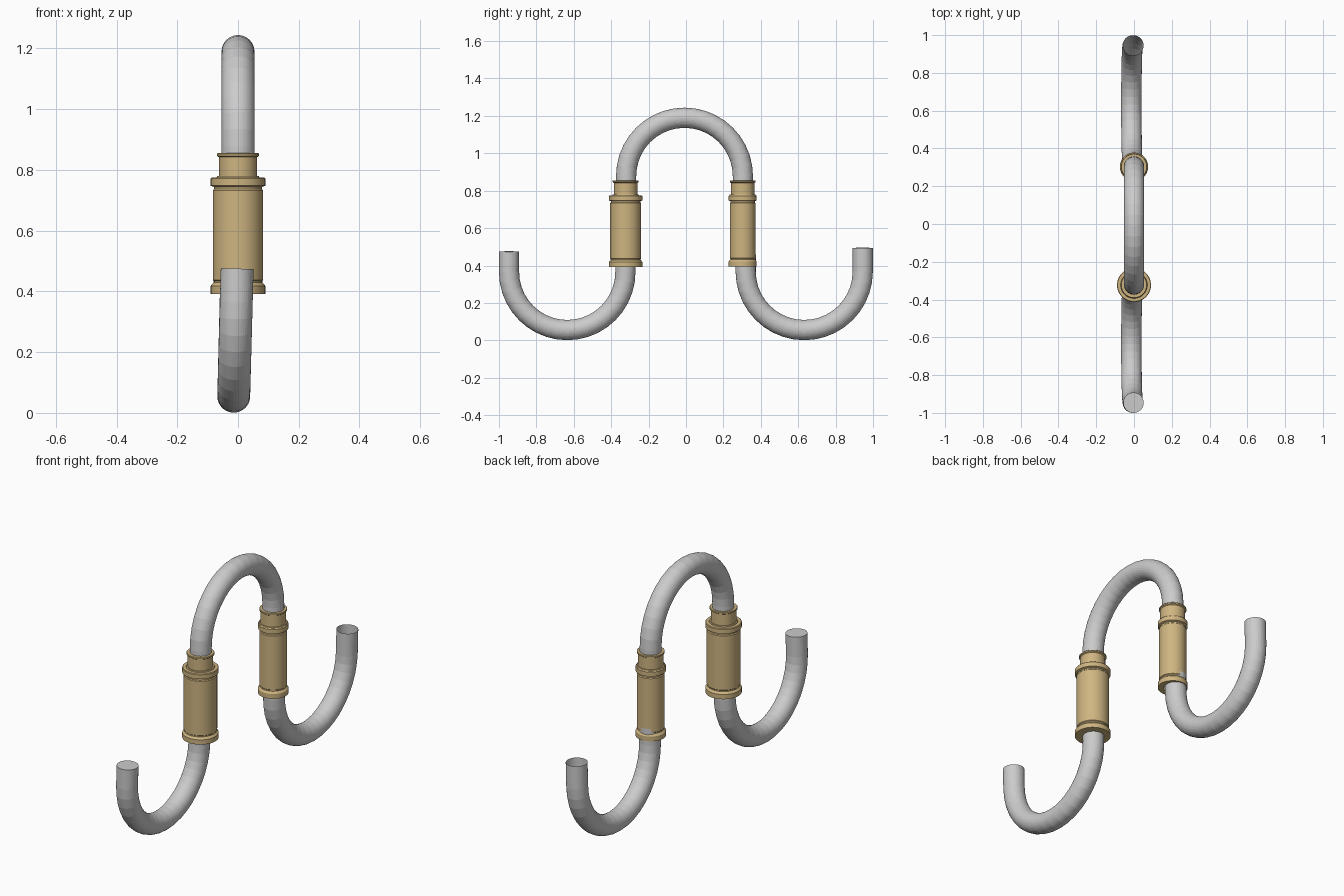
import bpy, bmesh
from math import pi, sin, cos
from mathutils import Vector

if "Cube" in bpy.data.objects:
    bpy.data.objects.remove(bpy.data.objects["Cube"])

PIPE_R = 0.054
SIDES = 40
BEND_STEPS = 20

brass = bpy.data.materials.new("brass")
brass.diffuse_color = (0.62, 0.46, 0.22, 1)
brass.use_nodes = True
brass.node_tree.nodes["Principled BSDF"].inputs["Base Color"].default_value = brass.diffuse_color


def finish(bm, name, mat=None, smooth=None):
    bmesh.ops.recalc_face_normals(bm, faces=bm.faces)
    mesh = bpy.data.meshes.new(name)
    bm.to_mesh(mesh)
    bm.free()
    ob = bpy.data.objects.new(name, mesh)
    bpy.context.collection.objects.link(ob)
    if mat:
        mesh.materials.append(mat)
    if smooth:
        bpy.ops.object.select_all(action='DESELECT')
        ob.select_set(True)
        bpy.context.view_layer.objects.active = ob
        bpy.ops.object.shade_smooth_by_angle(angle=smooth)
    return ob


def bridge(bm, rings):
    for a, b in zip(rings, rings[1:]):
        n = len(a)
        for i in range(n):
            bm.faces.new((a[i], a[(i + 1) % n], b[(i + 1) % n], b[i]))


def bent_pipe(name, cy, cz, bend_r, z_left, z_right, up, lean=0.0, x0=0.0, cap_left=False):
    """Half-circle bend with a straight leg at each end; up=1 arch, up=-1 trap."""
    stations = [(cy - bend_r, z_left, pi)]
    for k in range(BEND_STEPS + 1):
        a = pi - pi * k / BEND_STEPS
        stations.append((cy + bend_r * cos(a), cz + up * bend_r * sin(a), a))
    stations.append((cy + bend_r, z_right, 0))
    bm = bmesh.new()
    rings = []
    for y, z, a in stations:
        radial = Vector((0, cos(a), up * sin(a)))
        ring = []
        for i in range(SIDES):
            t = 2 * pi * i / SIDES
            p = Vector((0, y, z)) + radial * PIPE_R * cos(t)
            p.x = PIPE_R * sin(t)
            # slight lean out of the vertical plane
            p = Vector((p.x + x0 + lean * p.z, p.y, p.z - lean * p.x))
            ring.append(bm.verts.new(p))
        rings.append(ring)
    bridge(bm, rings)
    if cap_left:
        bm.faces.new(rings[0])
    return finish(bm, name)


def sleeve(name, y, body, flange, neck, rim, z0):
    """Turned coupling: flanged body with a narrower neck on top."""
    inner = 0.045
    profile = [(inner, z0), (flange, z0), (flange, z0 + 0.026), (body + 0.001, z0 + 0.034),
               (body - 0.003, z0 + 0.037), (body - 0.003, z0 + 0.043), (body, z0 + 0.046),
               (body, 0.733), (body - 0.004, 0.737), (body - 0.004, 0.744),
               (flange, 0.748), (flange, 0.772), (flange - 0.003, 0.775),
               (neck + 0.008, 0.775), (neck + 0.006, 0.780), (neck, 0.780),
               (neck, 0.842), (rim, 0.846), (rim, 0.853), (rim - 0.002, 0.855), (inner, 0.855)]
    bm = bmesh.new()
    rings = [[bm.verts.new((r * cos(2 * pi * i / 48), y + r * sin(2 * pi * i / 48), z))
              for i in range(48)] for r, z in profile]
    bridge(bm, rings)
    return finish(bm, name, brass, 0.5)


# Pipes: top arch and two lower traps
bent_pipe("top_arch_pipe", -0.008, 0.878, 0.312, 0.80, 0.80, 1)
bent_pipe("front_trap_pipe", -0.635, 0.366, 0.311, 0.475, 0.46, -1, 0.027, -0.0155, True)
bent_pipe("back_trap_pipe", 0.632, 0.368, 0.313, 0.46, 0.494, -1, 0.025, -0.0155)

# Couplings between arch and traps
sleeve("front_coupling", -0.323, 0.083, 0.090, 0.063, 0.069, 0.392)
sleeve("back_coupling", 0.303, 0.069, 0.075, 0.063, 0.069, 0.395)
